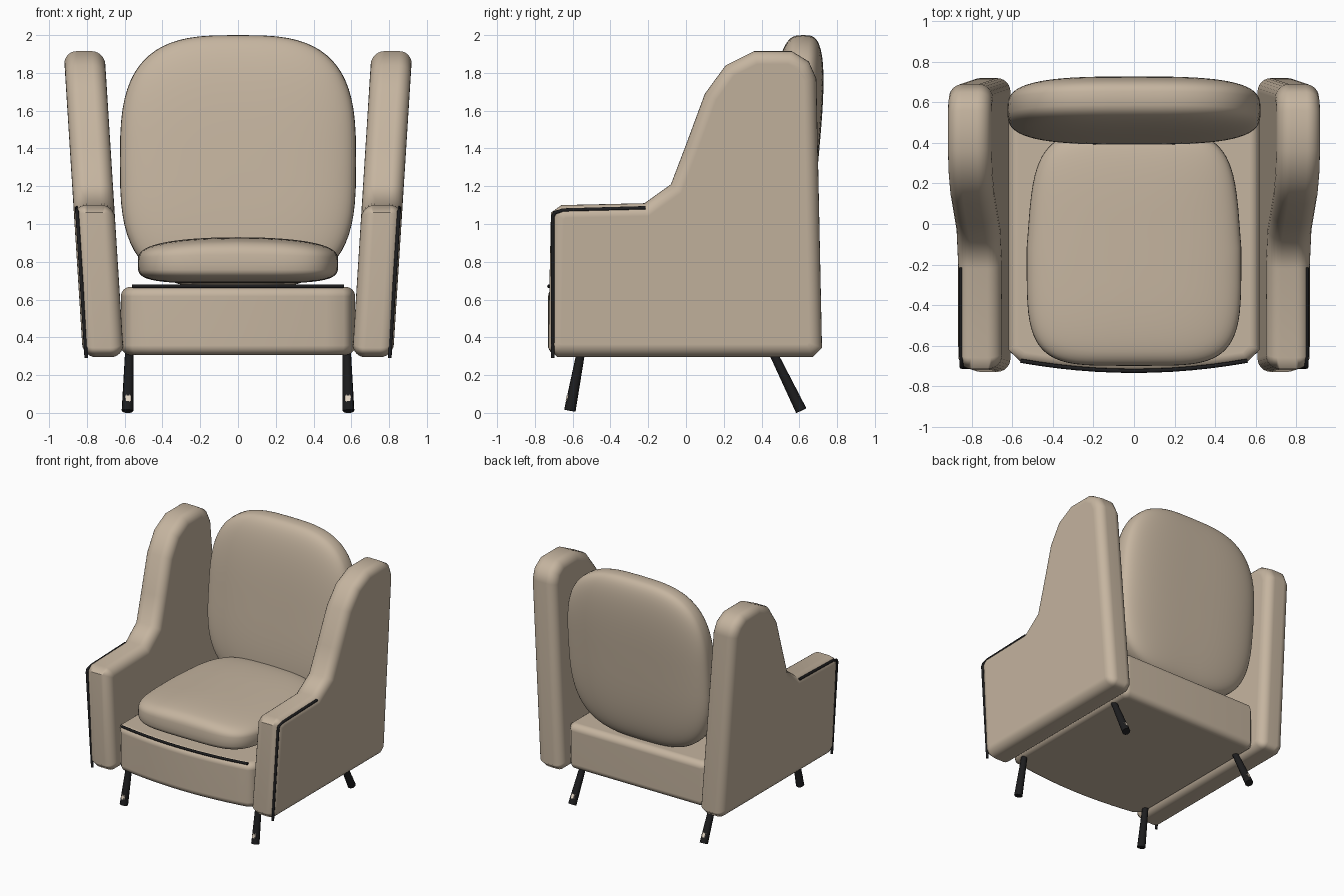
import bpy, bmesh, math
from mathutils import Vector

if "Cube" in bpy.data.objects:
    bpy.data.objects.remove(bpy.data.objects["Cube"])


def material(name, rgb):
    m = bpy.data.materials.new(name)
    m.diffuse_color = (*rgb, 1)
    m.use_nodes = True
    m.node_tree.nodes["Principled BSDF"].inputs["Base Color"].default_value = m.diffuse_color
    return m


FABRIC = material("beige fabric", (0.56, 0.46, 0.35))
BLACK = material("black trim", (0.012, 0.012, 0.013))
CREAM = material("cream glide", (0.80, 0.70, 0.58))


def finish(bm, name, mat, angle=40):
    bmesh.ops.recalc_face_normals(bm, faces=bm.faces[:])
    me = bpy.data.meshes.new(name)
    bm.to_mesh(me)
    bm.free()
    me.materials.append(mat)
    me.shade_smooth()
    me.set_sharp_from_angle(angle=math.radians(angle))
    ob = bpy.data.objects.new(name, me)
    bpy.context.collection.objects.link(ob)
    return ob


def inset(pts, d):
    """Offset a counter-clockwise 2D outline inward by d."""
    out = []
    for i, p in enumerate(pts):
        p = Vector(p)
        e1 = (p - Vector(pts[i - 1])).normalized()
        e2 = (Vector(pts[(i + 1) % len(pts)]) - p).normalized()
        n1, n2 = Vector((-e1.y, e1.x)), Vector((-e2.y, e2.x))
        out.append(p + (n1 + n2) * d / (1 + n1.dot(n2)))
    return out


def rounded_slab(name, outline, half, r, place, steps=6):
    """Extrude an outline to +-half with rounded rims; place(u, v, w) gives xyz."""
    bm = bmesh.new()
    arc = [(half - r + r * math.sin(a), r - r * math.cos(a))
           for a in (math.pi / 2 * i / steps for i in range(steps + 1))]
    levels = [(-w, d) for w, d in reversed(arc)] + arc
    rings = [[bm.verts.new(place(p[0], p[1], w)) for p in inset(outline, d)] for w, d in levels]
    n = len(outline)
    for a, b in zip(rings, rings[1:]):
        for i in range(n):
            bm.faces.new((a[i], a[(i + 1) % n], b[(i + 1) % n], b[i]))
    bm.faces.new(rings[0])
    bm.faces.new(rings[-1])
    ob = finish(bm, name, FABRIC, 50)
    ob.modifiers.new("even shading", 'WEIGHTED_NORMAL').keep_sharp = True


def cushion(name, a, b, c, n, m, place, nu=72, nv=32):
    """Superellipsoid: n shapes the outline, m shapes the thickness."""
    def s(v, e):
        return math.copysign(abs(v) ** (2 / e), v)
    bm = bmesh.new()
    rings = []
    for j in range(1, nv):
        t = -math.pi / 2 + math.pi * j / nv
        k, w = s(math.cos(t), m), s(math.sin(t), m) * c
        rings.append([bm.verts.new(place(a * k * s(math.cos(u), n), b * k * s(math.sin(u), n), w))
                      for u in (2 * math.pi * i / nu for i in range(nu))])
    for p, q in zip(rings, rings[1:]):
        for i in range(nu):
            bm.faces.new((p[i], p[(i + 1) % nu], q[(i + 1) % nu], q[i]))
    for ring, w in ((rings[0], -c), (rings[-1], c)):
        tip = bm.verts.new(place(0, 0, w))
        for i in range(nu):
            bm.faces.new((ring[i], ring[(i + 1) % nu], tip))
    finish(bm, name, FABRIC, 80)


def tube(name, pts, radii, mat):
    cu = bpy.data.curves.new(name, 'CURVE')
    cu.dimensions = '3D'
    cu.bevel_depth = 1
    cu.bevel_resolution = 3
    cu.use_fill_caps = True
    sp = cu.splines.new('POLY')
    sp.points.add(len(pts) - 1)
    for q, p, r in zip(sp.points, pts, radii):
        q.co = (*p, 1)
        q.radius = r
    cu.materials.append(mat)
    ob = bpy.data.objects.new(name, cu)
    bpy.context.collection.objects.link(ob)


def lean(z):
    """Centre x of the outward-leaning side panel at height z."""
    return 0.715 + 0.063 * (z - 0.33)


def bow(x):
    """Curved front edge of the seat base."""
    return -0.73 + 0.05 * (x / 0.56) ** 2


# Winged side panels with their black edge piping (profile in y, z)
wing = [(-0.68, 0.295), (0.67, 0.295), (0.72, 0.345), (0.69, 1.77), (0.65, 1.86),
        (0.56, 1.915), (0.36, 1.915), (0.21, 1.84), (0.10, 1.69), (0.0, 1.42),
        (-0.08, 1.21), (-0.22, 1.11), (-0.66, 1.10), (-0.715, 1.06), (-0.73, 0.345)]
edge = [(-0.705, 0.29), (-0.705, 1.04), (-0.695, 1.06), (-0.65, 1.073), (-0.215, 1.085)]
for side, sx in (("left", -1), ("right", 1)):
    rounded_slab(side + "_wing_panel", wing, 0.108, 0.068,
                 lambda y, z, w: (sx * (lean(z) + w), y, z))
    tube(side + "_arm_piping", [(sx * (lean(z) + 0.091), y, z) for y, z in edge],
         [0.01] * len(edge), BLACK)

# Seat base with bowed front and its piping
front = [(0.56 * i / 6, bow(0.56 * i / 6)) for i in range(-6, 7)]
base = front + [(0.62, -0.62), (0.62, 0.59), (0.57, 0.64), (-0.57, 0.64), (-0.62, 0.59), (-0.62, -0.62)]
rounded_slab("seat_base", base, 0.18, 0.05, lambda x, y, w: (x, y, 0.487 + w))
tube("seat_piping", [(x, y + 0.005, 0.67) for x, y in front], [0.01] * len(front), BLACK)

# Domed seat cushion, narrowing to the back
cushion("seat_cushion", 0.53, 0.58, 0.105, 4.5, 4,
        lambda x, y, w: (x * (1 - 0.08 * max(0, y / 0.58)), y - 0.12,
                         0.79 + w + (0.035 * (1 - (x / 0.53) ** 2) if w > 0 else 0) * min(1, w / 0.08)))

# Back cushion, leaning backward
cushion("back_cushion", 0.625, 0.672, 0.14, 3.1, 3.3,
        lambda x, v, w: (x, 0.56 + w + 0.09 * v, 1.328 + v))

# Splayed tapered legs with small cream glides on the outward side
for side, sx in (("left", -1), ("right", 1)):
    for end, y0, y1 in (("front", -0.553, -0.615), ("back", 0.45, 0.61)):
        top, foot = Vector((sx * 0.575, y0, 0.34)), Vector((sx * 0.585, y1, 0.012))
        tube(f"{end}_{side}_leg", [top, foot], [0.022, 0.031], BLACK)
        out = math.copysign(1, y1)
        c = foot.lerp(top, 0.2) + Vector((0, out * 0.021, 0))
        bm = bmesh.new()
        bmesh.ops.create_cube(bm, size=1)
        for v in bm.verts:
            x, y, z = v.co
            v.co = c + Vector((x * 0.032, y * 0.022 + z * 0.04 * (y0 - y1) / 0.33, z * 0.04))
        bmesh.ops.bevel(bm, geom=bm.edges[:], offset=0.005, segments=2, affect='EDGES')
        finish(bm, f"{end}_{side}_glide", CREAM)
